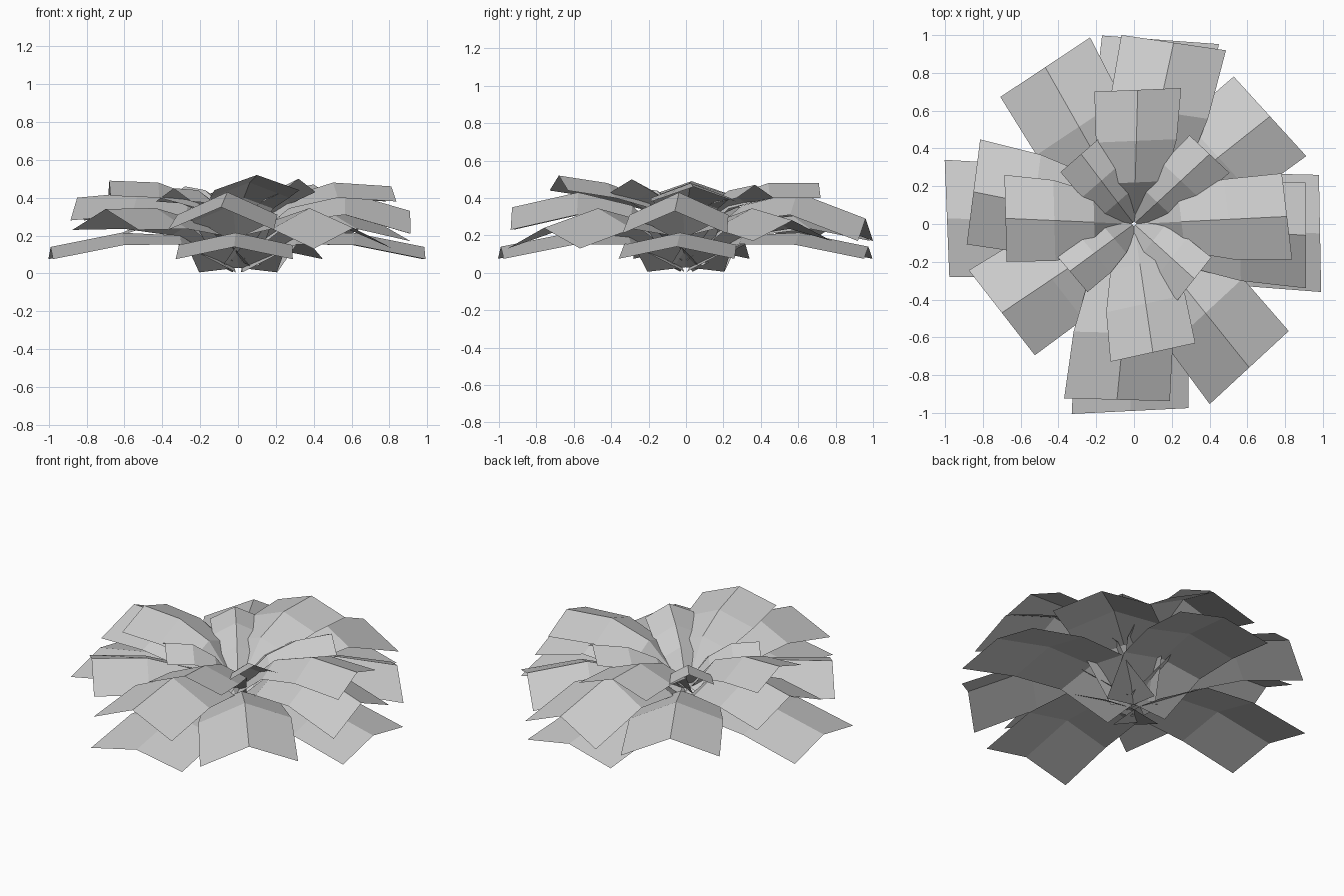
import bpy
from math import atan2, cos, sin, radians

if "Cube" in bpy.data.objects:
    bpy.data.objects.remove(bpy.data.objects["Cube"])

FRACS = (0.02, 0.31, 0.62, 1.0)   # rows along a leaf


def leaf(name, heights, root, tip, drop, end):
    """Ridged strip, three points across, running from the crown out to its tip."""
    x, y, z_tip = end
    yaw = atan2(y, x) + radians(4)
    ax, ay = cos(yaw), sin(yaw)
    verts, faces = [], []
    for f, z in zip(FRACS, (*heights, z_tip)):
        half = root + (tip - root) * (1 - (1 - f) ** 2.5)
        sag = drop * min(1, 0.35 + 1.2 * f)
        for s in (1, 0, -1):
            verts.append((x * f - s * ay * half, y * f + s * ax * half, z - abs(s) * sag))
    for r in range(3):
        for c in range(2):
            i = r * 3 + c
            faces.append((i, i + 1, i + 4, i + 3))
    mesh = bpy.data.meshes.new(name)
    mesh.from_pydata(verts, [], faces)
    mesh.update()
    if sum(p.normal.z for p in mesh.polygons) < 0:
        mesh.flip_normals()
    obj = bpy.data.objects.new(name, mesh)
    bpy.context.collection.objects.link(obj)


# each tier: inner ridge heights, root and tip half width, edge drop, tip positions
TIERS = {
    "ground_leaf": ((0.03, 0.20, 0.215), 0.20, 0.31, 0.065,
                    [(0.985, -0.05, 0.14), (0.14, 0.975, 0.14),
                     (-0.99, 0.03, 0.14), (-0.02, -0.99, 0.14)]),
    "diagonal_leaf": ((0.08, 0.28, 0.345), 0.12, 0.285, 0.11,
                      [(-0.47, 0.83, 0.28), (0.72, 0.57, 0.28),
                       (-0.70, -0.47, 0.34), (0.61, -0.76, 0.24)]),
    "outer_leaf": ((0.11, 0.36, 0.43), 0.10, 0.28, 0.12,
                   [(0.91, -0.06, 0.33), (0.21, 0.96, 0.29),
                    (-0.85, 0.17, 0.40), (-0.09, -0.93, 0.35)]),
    "upper_leaf": ((0.17, 0.40, 0.48), 0.05, 0.23, 0.08,
                   [(0.81, 0.04, 0.46), (0.02, 0.71, 0.48),
                    (-0.68, 0.03, 0.49), (0.10, -0.68, 0.52)]),
    "heart_leaf": ((0.20, 0.36, 0.44), 0.03, 0.145, 0.07,
                   [(0.40, 0.37, 0.47), (-0.28, 0.37, 0.46),
                    (-0.34, -0.25, 0.45), (0.32, -0.29, 0.50)]),
}

# rosette of five tiers, four leaves each
for name, (heights, root, tip, drop, ends) in TIERS.items():
    for n, end in enumerate(ends, 1):
        leaf(f"{name}_{n}", heights, root, tip, drop, end)
